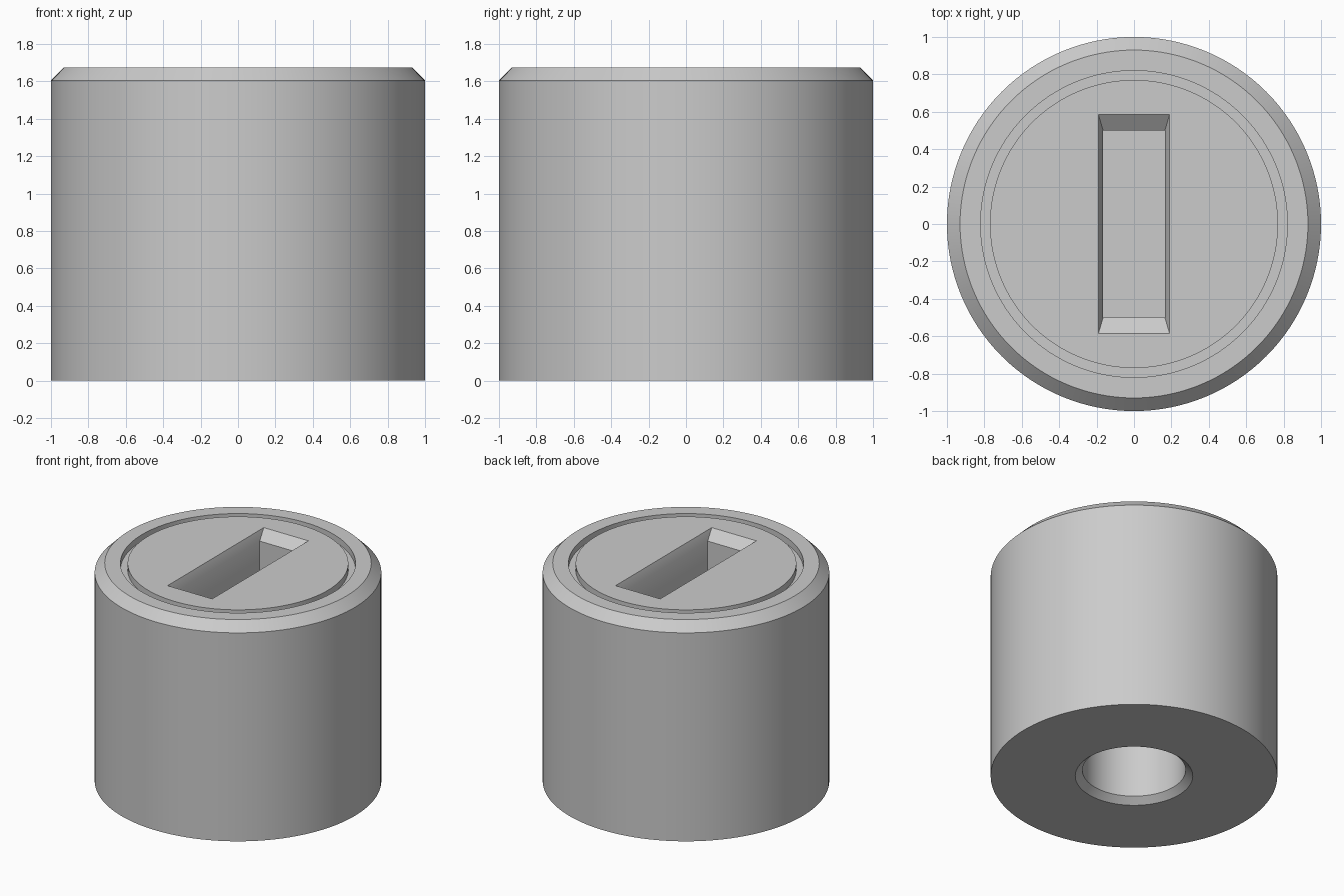
import bpy
import bmesh
from math import cos, sin, tau

if "Cube" in bpy.data.objects:
    bpy.data.objects.remove(bpy.data.objects["Cube"], do_unlink=True)

TOP = 1.675
SEGMENTS = 128

grey = bpy.data.materials.new("plain_grey")
grey.use_nodes = True
grey.diffuse_color = (0.6, 0.6, 0.6, 1)
grey.node_tree.nodes["Principled BSDF"].inputs["Base Color"].default_value = (0.6, 0.6, 0.6, 1)


def loft(name, loops):
    """Skin a stack of equal-length point loops and cap both ends."""
    bm = bmesh.new()
    rings = [[bm.verts.new(p) for p in loop] for loop in loops]
    count = len(rings[0])
    for a, b in zip(rings, rings[1:]):
        for i in range(count):
            j = (i + 1) % count
            bm.faces.new((a[i], a[j], b[j], b[i]))
    bm.faces.new(rings[0])
    bm.faces.new(rings[-1])
    bmesh.ops.recalc_face_normals(bm, faces=bm.faces)
    mesh = bpy.data.meshes.new(name)
    bm.to_mesh(mesh)
    bm.free()
    mesh.materials.append(grey)
    obj = bpy.data.objects.new(name, mesh)
    bpy.context.collection.objects.link(obj)
    return obj


def circle(r, z):
    return [(r * cos(tau * i / SEGMENTS), r * sin(tau * i / SEGMENTS), z)
            for i in range(SEGMENTS)]


def rectangle(x, y, z):
    return [(-x, -y, z), (x, -y, z), (x, y, z), (-x, y, z)]


# Round body: blind bore below, chamfered rim and ring groove on top
profile = [(0.36, 0.8), (0.36, 0.045), (0.41, 0), (1, 0), (1, 1.605), (0.93, TOP),
           (0.82, TOP), (0.82, TOP - 0.05), (0.77, TOP - 0.05), (0.77, TOP)]
body = loft("round_body", [circle(r, z) for r, z in profile])

# Slot with chamfered mouth
cutter = loft("slot_cutter", [
    rectangle(0.19, 0.585, TOP + 0.1),
    rectangle(0.19, 0.585, TOP),
    rectangle(0.165, 0.5, TOP - 0.065),
    rectangle(0.165, 0.5, TOP - 0.45),
])
cutter.hide_render = True

slot = body.modifiers.new("slot", "BOOLEAN")
slot.operation = "DIFFERENCE"
slot.solver = "EXACT"
slot.object = cutter

bpy.ops.object.select_all(action="DESELECT")
body.select_set(True)
bpy.context.view_layer.objects.active = body
bpy.ops.object.modifier_apply(modifier=slot.name)
bpy.data.objects.remove(cutter, do_unlink=True)
bpy.ops.object.shade_smooth_by_angle(angle=0.5)
